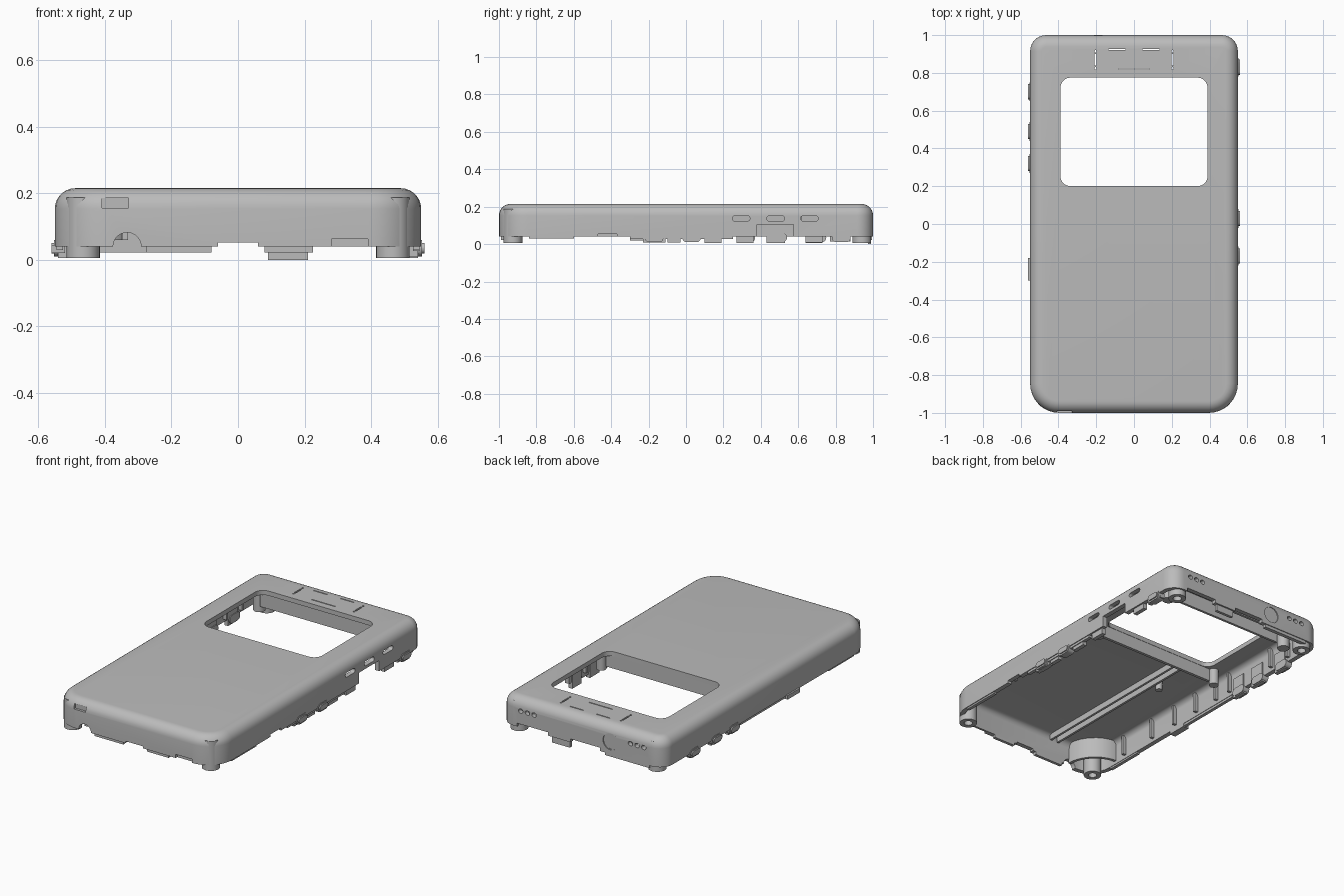
import bpy, bmesh, math
from mathutils import Vector

if "Cube" in bpy.data.objects:
    bpy.data.objects.remove(bpy.data.objects["Cube"])

grey = bpy.data.materials.new("plain grey")
grey.use_nodes = True
grey.diffuse_color = (0.5, 0.5, 0.5, 1)
grey.node_tree.nodes["Principled BSDF"].inputs["Base Color"].default_value = (0.5, 0.5, 0.5, 1)


def outline(x0, x1, y0, y1, r_low, r_high, n=8):
    """Rounded rectangle, counter-clockwise, with separate low and high corner radii."""
    pts = []
    corners = ((x1, y1, -1, -1, r_high), (x0, y1, 1, -1, r_high),
               (x0, y0, 1, 1, r_low), (x1, y0, -1, 1, r_low))
    for k, (x, y, sx, sy, r) in enumerate(corners):
        for i in range(n + 1):
            a = math.pi / 2 * (k + i / n)
            pts.append((x + sx * r + r * math.cos(a), y + sy * r + r * math.sin(a)))
    return pts


def place(u, v, w, axis):
    return {"x": Vector((w, u, v)), "y": Vector((u, w, v)), "z": Vector((u, v, w))}[axis]


def prism(bm, pts, axis, a, b):
    """Extrude a flat outline along an axis from a to b."""
    lo = [bm.verts.new(place(u, v, a, axis)) for u, v in pts]
    hi = [bm.verts.new(place(u, v, b, axis)) for u, v in pts]
    faces = [bm.faces.new(lo), bm.faces.new(hi)]
    for i in range(len(lo)):
        j = (i + 1) % len(lo)
        faces.append(bm.faces.new((lo[i], lo[j], hi[j], hi[i])))
    bmesh.ops.recalc_face_normals(bm, faces=faces)


def box(bm, x0, x1, y0, y1, z0, z1):
    prism(bm, [(x0, y0), (x1, y0), (x1, y1), (x0, y1)], "z", z0, z1)


def stadium(u, v, w, h):
    r = h * 0.49
    return outline(u - w / 2, u + w / 2, v - h / 2, v + h / 2, r, r, 5)


def circle(u, v, r, n=28):
    return [(u + r * math.cos(2 * math.pi * i / n), v + r * math.sin(2 * math.pi * i / n))
            for i in range(n)]


def finish(name, bm):
    mesh = bpy.data.meshes.new(name)
    bm.to_mesh(mesh)
    bm.free()
    mesh.materials.append(grey)
    ob = bpy.data.objects.new(name, mesh)
    bpy.context.collection.objects.link(ob)
    return ob


def smooth(ob):
    bpy.ops.object.select_all(action="DESELECT")
    ob.select_set(True)
    bpy.context.view_layer.objects.active = ob
    bpy.ops.object.shade_smooth_by_angle(angle=math.radians(32))


HALF_W, HALF_L, TOP, BASE, WALL, FILLET = 0.55, 1.0, 0.215, 0.04, 0.028, 0.062
CEIL = TOP - WALL


# Hollow shell: outer rings go up to the lid, inner rings up to the ceiling
def ring(bm, inset, z):
    pts = outline(-HALF_W + inset, HALF_W - inset, -HALF_L + inset, HALF_L - inset,
                  0.155 - inset, max(0.085 - inset, 0.012))
    return [bm.verts.new((x, y, z)) for x, y in pts]


def dome(bm, inset, top, fillet):
    rings = [ring(bm, inset, BASE)]
    for i in range(8):
        a = math.pi / 2 * i / 7
        rings.append(ring(bm, inset + fillet * (1 - math.cos(a)),
                          top - fillet * (1 - math.sin(a))))
    for lo, hi in zip(rings, rings[1:]):
        skin(bm, lo, hi)
    bm.faces.new(rings[-1])
    return rings[0]


def skin(bm, lo, hi):
    for i in range(len(lo)):
        j = (i + 1) % len(lo)
        bm.faces.new((lo[i], lo[j], hi[j], hi[i]))


bm = bmesh.new()
skin(bm, dome(bm, 0, TOP, FILLET), dome(bm, WALL, CEIL, FILLET - WALL))
bmesh.ops.recalc_face_normals(bm, faces=bm.faces)
shell = finish("shell", bm)

# Openings
cut = bmesh.new()
prism(cut, outline(-0.39, 0.39, 0.2, 0.775, 0.055, 0.055), "z", 0.1, 0.3)      # window
for y in (0.295, 0.48, 0.66):                                                # side slots
    prism(cut, stadium(y, 0.137, 0.095, 0.028), "x", 0.5, 0.6)
box(cut, 0.5, 0.6, 0.38, 0.575, 0, 0.105)                                    # side port
box(cut, 0.5, 0.6, -0.47, -0.37, 0, 0.055)
prism(cut, circle(-0.333, 0.04, 0.042), "y", -1.1, -0.95)                    # cable hole
box(cut, -0.06, 0.06, -1.1, -0.95, 0, 0.052)
box(cut, 0.28, 0.39, -1.1, -0.985, 0, 0.062)
box(cut, -0.408, -0.328, -1.1, -0.985, 0.155, 0.185)                         # strap slot
for x in (-0.388, -0.345):
    box(cut, x - 0.015, x + 0.015, -0.985, -0.93, 0.158, 0.182)
box(cut, 0.23, 0.44, 0.95, 1.1, 0, 0.06)                                     # back notches
box(cut, -0.12, 0.08, 0.95, 1.1, 0, 0.06)
prism(cut, circle(-0.19, 0.115, 0.05), "y", 0.994, 1.1)                      # round recess
for side in (-1, 1):
    for k in (0.325, 0.37, 0.415):                                           # vents
        prism(cut, stadium(side * k, 0.14, 0.03, 0.026), "y", 0.9, 1.1)
    box(cut, side * 0.09 - 0.045, side * 0.09 + 0.045, 0.921, 0.927, 0.15, 0.3)
    for y, length in ((0.825, 0.012), (0.87, 0.062), (0.915, 0.012)):        # lid slits
        prism(cut, outline(side * 0.204 - 0.005, side * 0.204 + 0.005,
                           y - length / 2, y + length / 2, 0.004, 0.004, 2), "z", 0.15, 0.3)
box(cut, -0.08, 0.08, 0.818, 0.824, 0.15, 0.3)
cutter = finish("opening_cutter", cut)
cutter.hide_render = True

mod = shell.modifiers.new("openings", "BOOLEAN")
mod.operation, mod.solver, mod.object = "DIFFERENCE", "EXACT", cutter
graph = bpy.context.evaluated_depsgraph_get()
baked = bpy.data.meshes.new_from_object(shell.evaluated_get(graph))
shell.modifiers.clear()
shell.data = baked
bpy.data.objects.remove(cutter)
smooth(shell)

# Side buttons: a collar with a smaller raised cap
for side, spots in ((1, (-0.17, 0.03, 0.83)), (-1, (0.32, 0.49, 0.70))):
    for i, y in enumerate(spots):
        bm = bmesh.new()
        prism(bm, stadium(y, 0.035, 0.1, 0.05), "x", side * 0.51, side * 0.553)
        prism(bm, stadium(y, 0.035, 0.08, 0.032), "x", side * 0.55, side * 0.56)
        smooth(finish(f"{'left' if side > 0 else 'right'}_button_{i + 1}", bm))

# Tabs that hang under the rim
bm = bmesh.new()
for x0, x1 in ((-0.275, -0.08), (0.08, 0.225)):
    box(bm, x0, x1, -0.99, -0.972, 0.022, 0.07)
box(bm, 0.09, 0.21, 0.972, 0.99, 0.0, 0.08)
box(bm, -0.45, -0.15, 0.972, 0.995, 0.022, 0.07)
for y0, y1 in ((0.27, 0.36), (0.43, 0.53), (0.64, 0.73)):
    box(bm, -0.54, -0.515, y0, y1, 0.005, 0.13)
for y0, y1, z in ((-0.23, -0.11, 0.008), (-0.1, -0.03, 0.008), (0.1, 0.19, 0.006),
                  (0.27, 0.36, 0.005), (0.64, 0.73, 0.008), (0.77, 0.88, 0.015)):
    box(bm, 0.515, 0.54, y0, y1, z, 0.09)
for side in (-1, 1):
    box(bm, side * 0.525, side * 0.545, -0.3, 0.25, 0.026, 0.06)
    box(bm, side * 0.525, side * 0.545, -0.84, -0.6, 0.03, 0.06)
box(bm, -0.56, -0.52, -0.3, -0.18, 0.02, 0.045)
finish("rim_tabs", bm)

# Corner feet with screw holes
for side, name in ((1, "left"), (-1, "right")):
    for end, label in ((-1, "front"), (1, "back")):
        bm = bmesh.new()
        cx, cy = side * 0.465, end * (0.925 if end < 0 else 0.94)
        outer, inner = circle(cx, cy, 0.05), circle(cx, cy, 0.024)
        loops = [[bm.verts.new((x, y, z)) for x, y in pts] for pts, z in
                 ((outer, CEIL), (outer, 0.005), (inner, 0.005), (inner, 0.1))]
        for lo, hi in zip(loops, loops[1:]):
            skin(bm, lo, hi)
        bm.faces.new(loops[-1])
        bmesh.ops.recalc_face_normals(bm, faces=bm.faces)
        smooth(finish(f"{label}_{name}_screw_post", bm))

# Curved guard wall around the front right corner
bm = bmesh.new()
arc = [math.pi / 2 * i / 10 for i in range(11)]
pts = [(-0.53 + r * math.cos(a), -0.98 + r * math.sin(a))
       for r, steps in ((0.2, arc), (0.182, arc[::-1])) for a in steps]
prism(bm, pts, "z", 0.06, CEIL + 0.005)
smooth(finish("corner_guard", bm))

# Inner ribs and rails under the lid
bm = bmesh.new()
for x in (-0.235, -0.185):
    box(bm, x - 0.007, x + 0.007, -0.96, 0.14, 0.15, CEIL + 0.005)
box(bm, -0.4, 0.4, 0.18, 0.198, 0.11, CEIL + 0.005)
box(bm, -0.4, 0.4, 0.785, 0.8, 0.1, CEIL + 0.005)
box(bm, -0.3, 0.2, 0.935, 0.95, 0.07, CEIL + 0.005)
for side in (-1, 1):
    for y in (-0.7, -0.45, -0.25, -0.06, 0.12, 0.24, 0.61, 0.76):
        box(bm, side * 0.5, side * 0.53, y - 0.008, y + 0.008, 0.06, 0.18)
finish("inner_ribs", bm)

# Small posts
bm = bmesh.new()
for x, y, r, z in ((-0.43, 0.82, 0.035, 0.06), (0.43, 0.82, 0.035, 0.06),
                   (-0.43, 0.2, 0.028, 0.09), (0.43, 0.2, 0.028, 0.09),
                   (-0.27, -0.1, 0.02, 0.13)):
    prism(bm, circle(x, y, r, 20), "z", z, CEIL + 0.005)
smooth(finish("small_posts", bm))
